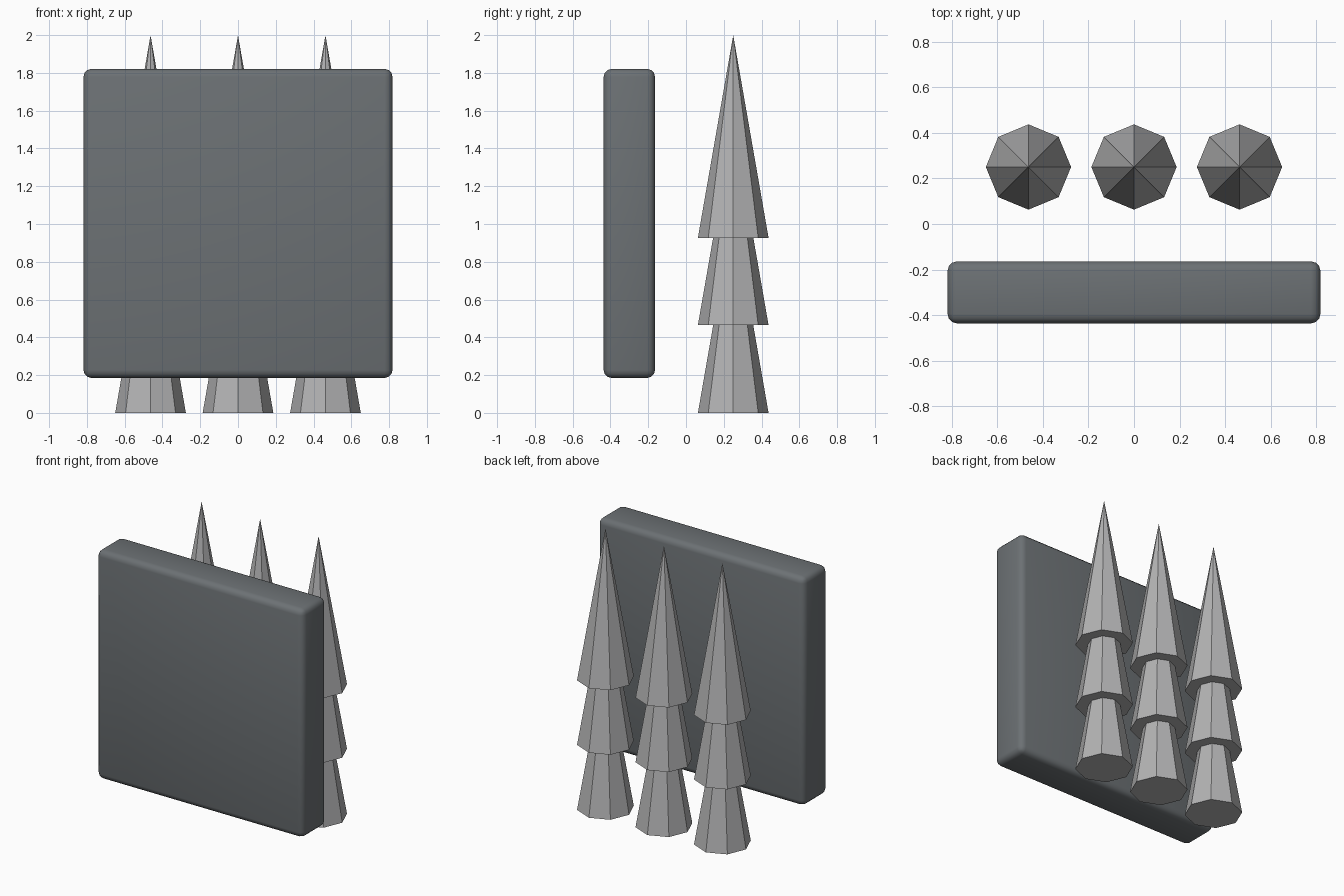
import bpy
import math

cube = bpy.data.objects.get("Cube")
if cube:
    bpy.data.objects.remove(cube, do_unlink=True)


def make_material(name, rgb):
    mat = bpy.data.materials.new(name)
    mat.use_nodes = True
    colour = (*rgb, 1.0)
    mat.diffuse_color = colour
    mat.node_tree.nodes["Principled BSDF"].inputs["Base Color"].default_value = colour
    return mat


slate = make_material("dark slate", (0.15, 0.165, 0.175))
grey = make_material("mid grey", (0.45, 0.45, 0.455))

# Upright panel with rounded edges
bpy.ops.mesh.primitive_cube_add(size=1, location=(0, -0.3, 1.003))
panel = bpy.context.object
panel.name = "panel"
panel.scale = (1.636, 0.272, 1.636)
bpy.ops.object.transform_apply(location=False, rotation=False, scale=True)
panel.data.materials.append(slate)
bevel = panel.modifiers.new("rounded edges", 'BEVEL')
bevel.width = 0.042
bevel.segments = 3
bpy.ops.object.modifier_apply(modifier=bevel.name)
bpy.ops.object.shade_smooth_by_angle(angle=math.radians(35))

# Three spires, each a stack of overlapping eight-sided cones
CONE_HEIGHT = 1.073
TIERS = (("lower", 0.0), ("middle", 0.465), ("upper", 0.927))
for side, x in (("right", -0.463), ("centre", 0.0), ("left", 0.463)):
    for tier, base in TIERS:
        bpy.ops.mesh.primitive_cone_add(
            vertices=8, radius1=0.187, radius2=0, depth=CONE_HEIGHT,
            location=(x, 0.25, base + CONE_HEIGHT / 2))
        cone = bpy.context.object
        cone.name = f"{side}_spire_{tier}_cone"
        cone.data.materials.append(grey)
